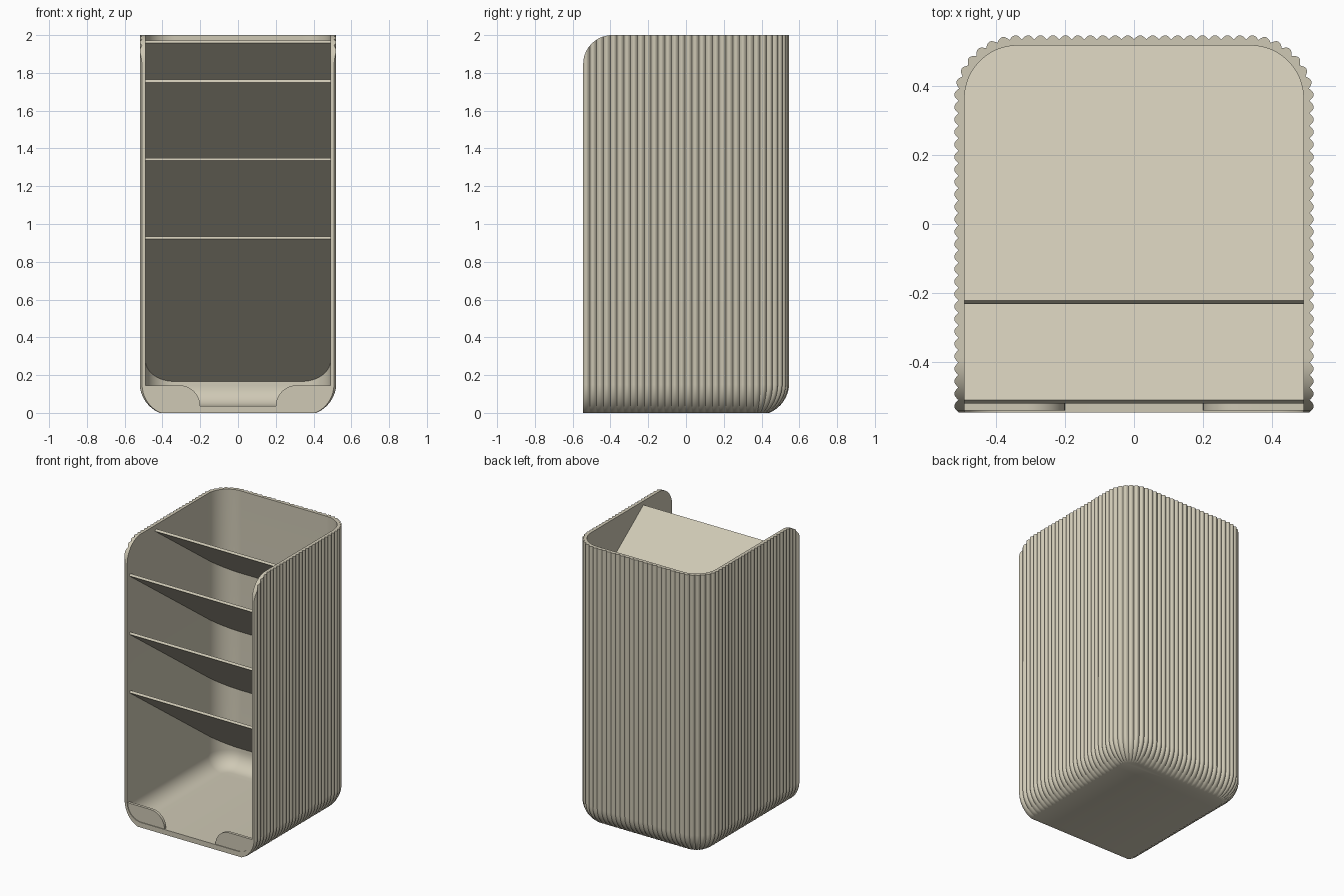
import bpy, bmesh, math

if "Cube" in bpy.data.objects:
    bpy.data.objects.remove(bpy.data.objects["Cube"])

HX, YB, YF, R = 0.508, 0.534, -0.545, 0.17   # base outline: half width, back, front, corner radius
WALL, RIBS, STEPS, RIB_H = 0.018, 84, 8, 0.012

mat = bpy.data.materials.new("cream_plastic")
mat.diffuse_color = (0.62, 0.58, 0.46, 1)
mat.use_nodes = True
mat.node_tree.nodes["Principled BSDF"].inputs["Base Color"].default_value = mat.diffuse_color


def finish(name, bm):
    bmesh.ops.recalc_face_normals(bm, faces=bm.faces)
    me = bpy.data.meshes.new(name)
    bm.to_mesh(me)
    bm.free()
    ob = bpy.data.objects.new(name, me)
    bpy.context.collection.objects.link(ob)
    me.materials.append(mat)
    bpy.context.view_layer.objects.active = ob
    ob.select_set(True)
    bpy.ops.object.shade_smooth_by_angle(angle=math.radians(40))
    ob.select_set(False)


def prism(name, pts, offset):
    """Closed plate from an outline and a thickness vector."""
    bm = bmesh.new()
    a = [bm.verts.new(p) for p in pts]
    b = [bm.verts.new([c + o for c, o in zip(p, offset)]) for p in pts]
    bm.faces.new(a)
    bm.faces.new(b[::-1])
    for i in range(len(a)):
        j = (i + 1) % len(a)
        bm.faces.new((a[i], a[j], b[j], b[i]))
    finish(name, bm)


def u_path(d):
    """Point and outward normal at distance d along the U-shaped outline."""
    side, arc, back = YB - R - YF, R * math.pi / 2, 2 * (HX - R)
    total = 2 * side + 2 * arc + back
    flip = d > total / 2
    if flip:
        d = total - d
    if d <= side:
        p, n = (HX, YF + d), (1, 0)
    elif d <= side + arc:
        a = (d - side) / R
        n = (math.cos(a), math.sin(a))
        p = (HX - R + R * n[0], YB - R + R * n[1])
    else:
        p, n = (HX - R - (d - side - arc), YB), (0, 1)
    s = -1 if flip else 1
    return (s * p[0], p[1]), (s * n[0], n[1]), total


def rim_z(y):
    """Top edge with rounded front corners."""
    r = 0.155
    t = max(0, YF + r - y)
    return 2 - r + math.sqrt(max(0, r * r - t * t))


# Fluted shell: ribbed outside, smooth inside, open front and top
K = 8
outer_prof, inner_prof = [], []
for k in range(K + 1):
    a = math.radians(66) * k / K
    outer_prof.append((0.165 * (1 - math.cos(a)), 0.15 - 0.15 * math.sin(a) / math.sin(math.radians(66)), 1 - 0.6 * k / K))
    a = math.pi / 2 * k / K
    inner_prof.append((WALL + 0.11 * (1 - math.cos(a)), 0.146 - 0.11 * math.sin(a), 0))
outer_prof.insert(0, (0, None, 1))
inner_prof.insert(0, (WALL, None, 0))

bm = bmesh.new()
N = RIBS * STEPS
total = u_path(0)[2]


def surface(prof):
    rows = []
    for inset, z, rib in prof:
        row = []
        for i in range(N + 1):
            (x, y), (nx, ny), _ = u_path(total * i / N)
            off = rib * RIB_H * abs(math.sin(math.pi * i / STEPS)) - inset
            row.append(bm.verts.new((x + nx * off, y + ny * off, rim_z(y) if z is None else z)))
        rows.append(row)
    for r0, r1 in zip(rows, rows[1:]):
        for i in range(N):
            bm.faces.new((r0[i], r0[i + 1], r1[i + 1], r1[i]))
    bm.faces.new(rows[-1])
    return rows


out, inn = surface(outer_prof), surface(inner_prof)
for i in range(N):
    bm.faces.new((out[0][i], out[0][i + 1], inn[0][i + 1], inn[0][i]))
for e in (0, -1):
    for k in range(len(out) - 1):
        bm.faces.new((out[k][e], out[k + 1][e], inn[k + 1][e], inn[k][e]))
bm.faces.new((out[-1][0], out[-1][-1], inn[-1][-1], inn[-1][0]))
finish("fluted_shell", bm)

# Sloping dividers, rounded to fit the back corners
SLOPE, T = 0.727, 0.0175
ang = math.atan(SLOPE)
for idx, (yf, zf) in enumerate([(-0.52, 0.92), (-0.52, 1.335), (-0.52, 1.75), (-0.232, 1.958)]):
    hx, yb, r = HX - WALL + 0.005, YB - WALL + 0.004, R - WALL + 0.004
    plan = [(hx, yf)]
    for side in (1, -1):
        arc = [math.pi / 2 * k / 14 for k in range(15)]
        pts = [(side * (hx - r + r * math.cos(a)), yb - r + r * math.sin(a)) for a in arc]
        plan += pts if side == 1 else pts[::-1]
    plan.append((-hx, yf))
    prism(f"divider_{idx + 1}", [(x, y, zf - SLOPE * (y - yf)) for x, y in plan],
          (0, T * math.sin(ang), T * math.cos(ang)))

# Small retaining tabs at the front floor corners
for side, label in ((-1, "left"), (1, "right")):
    arc = [math.pi / 2 * k / 10 for k in range(11)]
    pts = [(0.31 - 0.11 * math.sin(a), 0.034 + 0.112 * math.cos(a)) for a in arc]
    pts += [(0.381 + 0.112 * math.sin(a), 0.146 - 0.112 * math.cos(a)) for a in arc]
    prism(f"front_tab_{label}", [(side * x, -0.54, z) for x, z in pts], (0, 0.02, 0))
